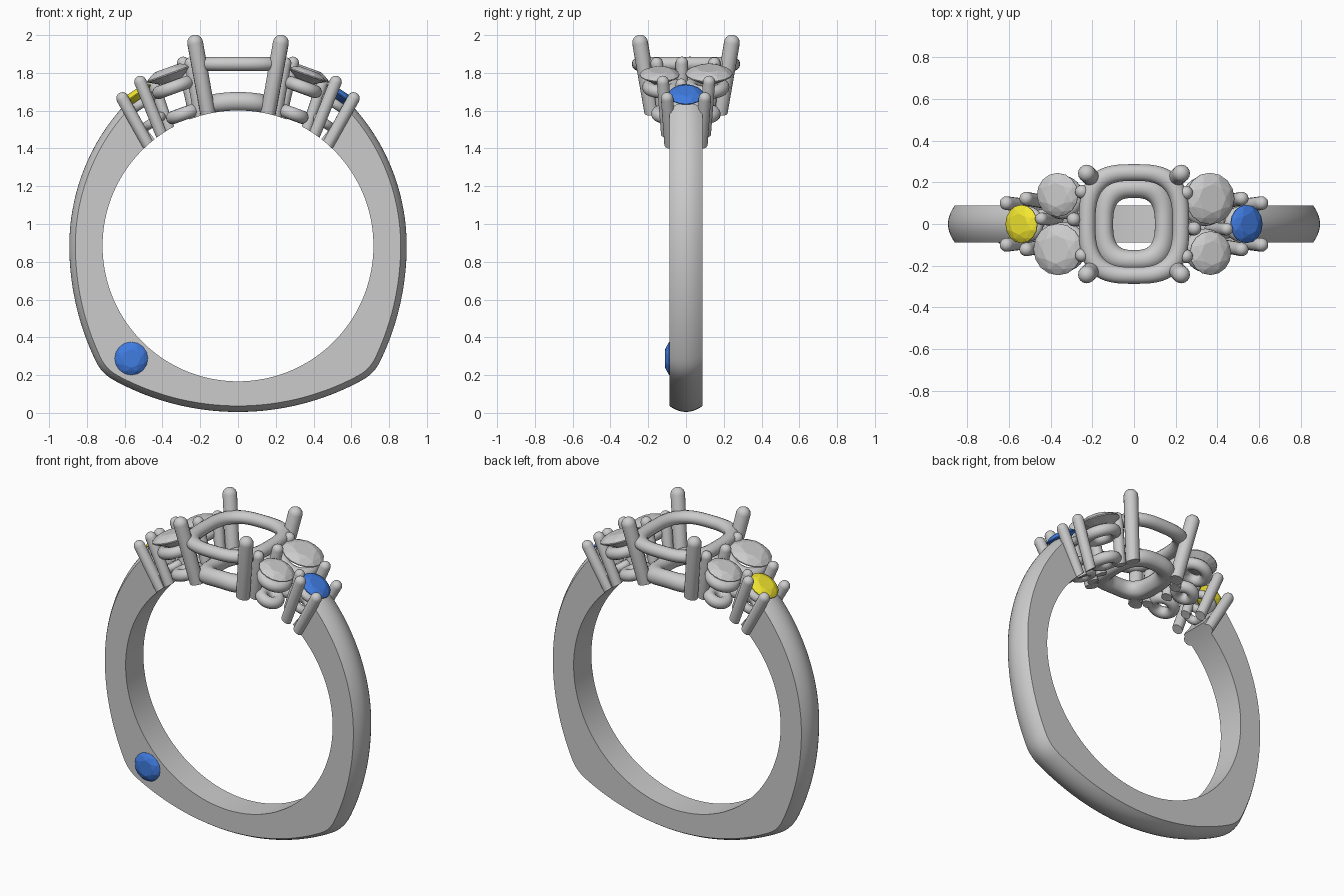
import bpy, bmesh, math
from mathutils import Vector, Matrix

if "Cube" in bpy.data.objects:
    bpy.data.objects.remove(bpy.data.objects["Cube"])

CZ, R_IN = 0.884, 0.717          # finger hole centre height and radius
FLIP = Matrix.Rotation(math.pi, 4, 'Z')
metal = []


def finish(name, bm, mat=None):
    bmesh.ops.recalc_face_normals(bm, faces=bm.faces)
    me = bpy.data.meshes.new(name)
    bm.to_mesh(me)
    bm.free()
    ob = bpy.data.objects.new(name, me)
    bpy.context.collection.objects.link(ob)
    if mat:
        me.materials.append(mat)
    return ob


def colour(name, rgb):
    m = bpy.data.materials.new(name)
    m.diffuse_color = (*rgb, 1)
    m.use_nodes = True
    m.node_tree.nodes["Principled BSDF"].inputs["Base Color"].default_value = m.diffuse_color
    return m


def loft(bm, rings, closed):
    n = len(rings[0])
    rows = [[bm.verts.new(p) for p in r] for r in rings]
    for i in range(len(rows) if closed else len(rows) - 1):
        a, b = rows[i], rows[(i + 1) % len(rows)]
        for j in range(n):
            bm.faces.new((a[j], a[(j + 1) % n], b[(j + 1) % n], b[j]))
    if not closed:
        bm.faces.new(rows[0])
        bm.faces.new(rows[-1])


# finger hole cutter, trims everything hanging into the hole
bm = bmesh.new()
bmesh.ops.create_cone(bm, cap_ends=True, segments=128, radius1=R_IN, radius2=R_IN, depth=1,
                      matrix=Matrix.Translation((0, 0, CZ)) @ Matrix.Rotation(math.pi / 2, 4, 'X'))
cutter = finish("finger_cutter", bm)
cutter.hide_render = True


def add_metal(name, bm, cut):
    ob = finish(name, bm)
    if cut:
        mod = ob.modifiers.new("finger_trim", 'BOOLEAN')
        mod.operation, mod.solver, mod.object = 'DIFFERENCE', 'EXACT', cutter
    metal.append(ob)


def ring(name, M, a, b, tr, tz, power=2.0, bend=0.0, cut=False, n=48, m=14):
    """Tube ring on a (super)ellipse, optionally bent along the finger."""
    rows = []
    for i in range(n):
        t = 2 * math.pi * i / n
        c, s = math.cos(t), math.sin(t)
        d = (abs(c) ** power + abs(s) ** power) ** (-1 / power)
        row = []
        for j in range(m):
            u = 2 * math.pi * j / m
            k = tr * math.cos(u)
            p = Vector(((a + k) * c * d, (b + k) * s * d, tz * math.sin(u)))
            if bend:
                p.z += math.sqrt(bend ** 2 - p.x ** 2) - bend
            row.append(M @ p)
        rows.append(row)
    bm = bmesh.new()
    loft(bm, rows, True)
    add_metal(name, bm, cut)


def prong(name, top, base, r, M=Matrix(), cut=True):
    """Round-ended rod whose tip reaches top."""
    top, base = Vector(top), Vector(base)
    axis = top - base
    bm = bmesh.new()
    bmesh.ops.create_uvsphere(bm, u_segments=16, v_segments=10, radius=r)
    for v in bm.verts:
        if v.co.z > -1e-4:
            v.co.z += axis.length
    bm.transform(M @ Matrix.Translation(base) @ axis.to_track_quat('Z', 'Y').to_matrix().to_4x4())
    add_metal(name, bm, cut)


def gem(name, M, r, mat=None):
    """Brilliant cut stone, as the hull of its facet corners."""
    bm = bmesh.new()
    for n, rad, z, off in ((8, .55, .27, 0), (8, .82, .17, .5), (16, 1, .02, 0), (16, 1, -.03, 0), (8, .3, -.42, 0)):
        for i in range(n):
            t = 2 * math.pi * (i + off) / n
            bm.verts.new((r * rad * math.cos(t), r * rad * math.sin(t), r * z))
    bmesh.ops.convex_hull(bm, input=bm.verts)
    bmesh.ops.dissolve_limit(bm, angle_limit=0.01, verts=bm.verts, edges=bm.edges)
    bm.transform(M)
    finish(name, bm, mat)


# shank: flat sides, domed outside, squared-off base
def ray(d, c, R):
    q = Vector((0, CZ)) - Vector(c)
    h = q.dot(d)
    return -h + math.sqrt(h * h - q.length_squared + R * R)


def outer(t):
    d = Vector((abs(math.cos(t)), math.sin(t)))
    R = 1.1 if d.y > 0 else 1.4
    side = ray(d, (0.893 - R, CZ), R)
    if d.y > 0:
        return side
    base = ray(d, (0, 1.375), 1.37)
    k = 0.035
    h = max(k - abs(side - base), 0) / k
    return min(side, base) - h * h * k / 4


rows = []
start, end, N = math.radians(52), math.radians(-232), 160
for i in range(N + 1):
    t = start + (end - start) * i / N
    ro = outer(t)
    prof = [(R_IN, 0.088), (R_IN, -0.088)]
    for j in range(11):
        y = -0.088 + 0.176 * j / 10
        prof.append((ro - 0.032 * (y / 0.088) ** 2, y))
    rows.append([(r * math.cos(t), y, CZ + r * math.sin(t)) for r, y in prof])
bm = bmesh.new()
loft(bm, rows, False)
add_metal("shank", bm, False)

# centre setting: cushion gallery rails and four claws
ring("upper_rail", Matrix.Translation((0, 0, 1.847)), .225, .247, .04, .038, 3.0, n=64)
ring("lower_rail", Matrix.Translation((0, 0, 1.648)), .15, .175, .05, .052, 3.0, bend=.77, cut=True, n=64)
for sx in (-1, 1):
    for sy in (-1, 1):
        prong("centre_claw", (sx * .227, sy * .243, 1.96), (sx * .155, sy * .175, 1.56), .042)

# side settings, repeated by half a turn
blue = colour("blue", (.05, .2, .75))
yellow = colour("yellow", (.9, .8, .03))


def stone_setting(name, H, pos, lean, r, drops, majors, tube, mat=None):
    base = Matrix.Translation(pos) @ Matrix.Rotation(math.radians(lean), 4, 'Y')
    gem(name + "_stone", H @ base, r, mat)
    for part, drop, major in zip(("seat", "base_ring"), drops, majors):
        inward = Matrix.Translation((0, -pos[1] * drop * 1.3, 0))
        ring(name + "_" + part, H @ inward @ base @ Matrix.Translation((0, 0, -drop)),
             major, major, tube, tube, cut=True, n=32)


for H, mat, side in ((Matrix(), blue, "right"), (FLIP, yellow, "left")):
    stone_setting(side + "_large", H, (.365, .122, 1.795), 20, .124, (.075, .225), (.085, .062), .035)
    stone_setting(side + "_medium", H, (.367, -.14, 1.79), 20, .105, (.07, .22), (.07, .05), .035)
    stone_setting(side + "_accent", H, (.54, 0, 1.685), 34, .092, (.055, .17), (.06, .045), .025, mat)
    for sy in (-1, 1):
        prong(side + "_outer_claw", (.612, sy * .1, 1.665), (.465, sy * .082, 1.40), .033, H)
        prong(side + "_middle_claw", (.517, sy * .122, 1.752), (.40, sy * .1, 1.46), .033, H)
    prong(side + "_inner_claw", (.29, -.022, 1.853), (.225, -.02, 1.56), .033, H)
    prong(side + "_shared_claw", (.445, -.025, 1.74), (.36, -.02, 1.49), .03, H)
    prong(side + "_rail_claw_a", (.25, .15, 1.85), (.2, .12, 1.56), .033, H)
    prong(side + "_rail_claw_b", (.25, -.155, 1.85), (.2, -.12, 1.56), .033, H)

# flush stone in the front face of the shank
gem("flush_stone", Matrix.Translation((-.565, -.087, .288)) @ Matrix.Rotation(math.pi / 2, 4, 'X'), .088, blue)

# bake the trims and smooth the metal
bpy.context.view_layer.update()
bpy.ops.object.select_all(action='DESELECT')
for ob in metal:
    ob.select_set(True)
bpy.context.view_layer.objects.active = metal[0]
bpy.ops.object.convert(target='MESH')
bpy.ops.object.shade_smooth_by_angle(angle=math.radians(35))
